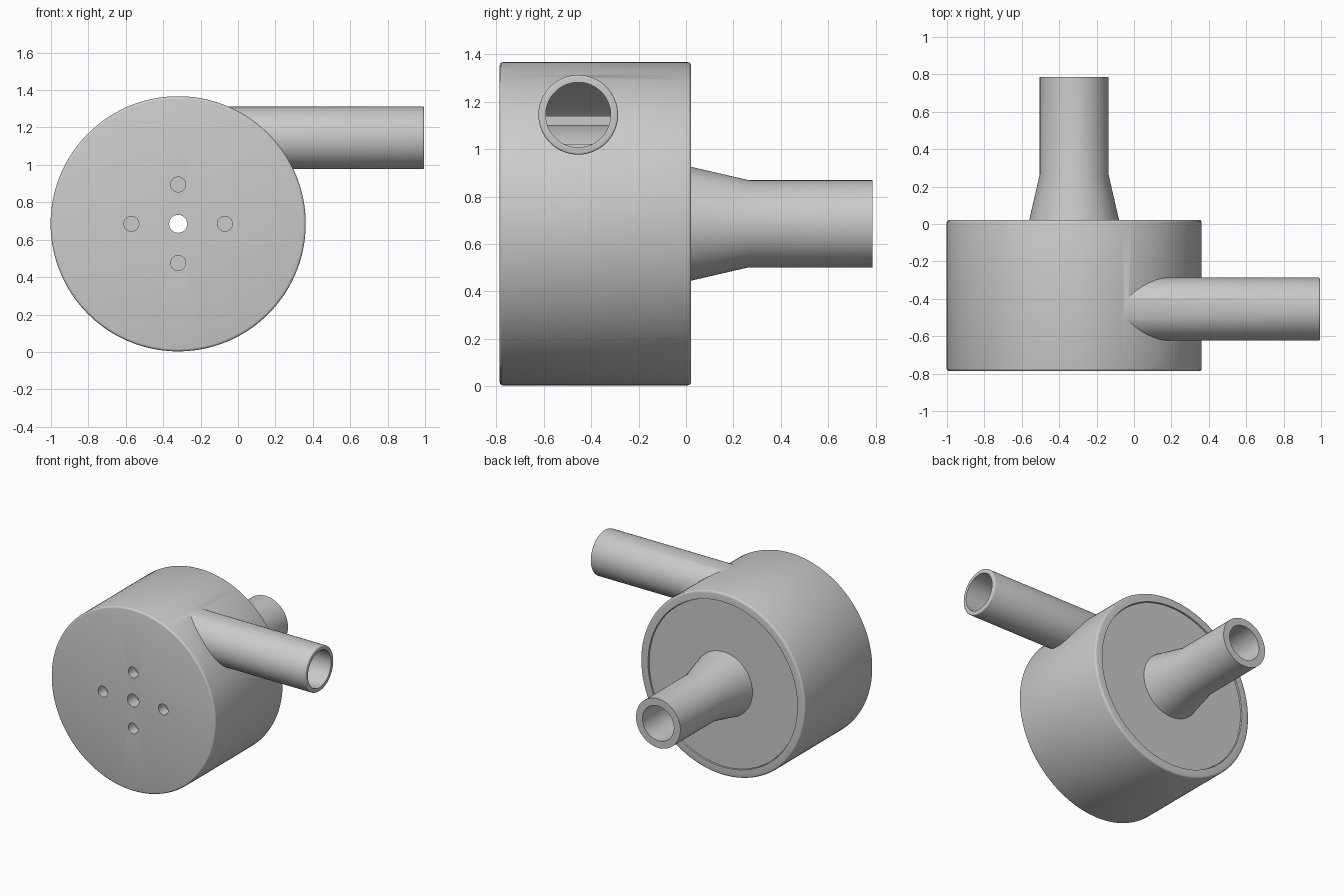
import bpy, bmesh, math
from mathutils import Matrix, Vector

cube = bpy.data.objects.get("Cube")
if cube:
    bpy.data.objects.remove(cube, do_unlink=True)

grey = bpy.data.materials.new("plain grey")
grey.use_nodes = True
GREY = (0.6, 0.6, 0.6, 1)
grey.diffuse_color = GREY
grey.node_tree.nodes["Principled BSDF"].inputs["Base Color"].default_value = GREY

CX, CZ = -0.32, 0.685            # drum axis
AXIS_Y = Matrix.Rotation(-math.pi / 2, 4, 'X')
AXIS_X = Matrix.Rotation(math.pi / 2, 4, 'Y')


def lathe(name, profile, axis, origin, steps=96):
    """Spin a closed (radius, distance) profile around an axis."""
    bm = bmesh.new()
    verts = [bm.verts.new((r, 0, d)) for r, d in profile]
    edges = [bm.edges.new((a, b)) for a, b in zip(verts, verts[1:] + verts[:1])]
    bmesh.ops.spin(bm, geom=verts + edges, cent=(0, 0, 0), axis=(0, 0, 1),
                   angle=2 * math.pi, steps=steps, use_merge=False)
    bmesh.ops.remove_doubles(bm, verts=bm.verts, dist=1e-5)
    bmesh.ops.dissolve_degenerate(bm, edges=bm.edges, dist=1e-6)
    # Drop the spun axis line of solid shapes
    loose = [e for e in bm.edges if not e.link_faces]
    bmesh.ops.delete(bm, geom=loose, context='EDGES')
    bmesh.ops.recalc_face_normals(bm, faces=bm.faces)
    bm.transform(Matrix.Translation(Vector(origin)) @ axis)
    mesh = bpy.data.meshes.new(name)
    bm.to_mesh(mesh)
    bm.free()
    mesh.materials.append(grey)
    ob = bpy.data.objects.new(name, mesh)
    bpy.context.collection.objects.link(ob)
    return ob


def rod(name, r, a, b, axis, origin, steps=96, soft=0):
    """Solid cylinder, with optional rounded rims."""
    if soft:
        arc = [(soft * (1 - math.cos(t)), soft * (1 - math.sin(t)))
               for t in (0, math.pi / 6, math.pi / 3, math.pi / 2)]
        low = [(r - u, a + v) for u, v in reversed(arc)]
        high = [(r - u, b - v) for u, v in arc]
        profile = [(0, a)] + low + high + [(0, b)]
    else:
        profile = [(0, a), (r, a), (r, b), (0, b)]
    return lathe(name, profile, axis, origin, steps)


def combine(target, tool, operation):
    tool.hide_render = True
    mod = target.modifiers.new(operation.lower(), 'BOOLEAN')
    mod.operation, mod.solver, mod.object = operation, 'EXACT', tool
    bpy.ops.object.select_all(action='DESELECT')
    bpy.context.view_layer.objects.active = target
    target.select_set(True)
    bpy.ops.object.modifier_apply(modifier=mod.name)
    bpy.data.objects.remove(tool, do_unlink=True)


def smooth(ob):
    bpy.ops.object.select_all(action='DESELECT')
    bpy.context.view_layer.objects.active = ob
    ob.select_set(True)
    bpy.ops.object.shade_smooth_by_angle(angle=math.radians(32))


drum = (CX, 0, CZ)
side = (0, -0.455, 1.145)

# Drum housing with the tangential outlet pipe
housing = rod("drum_housing", 0.682, -0.787, 0.022, AXIS_Y, drum, 160, soft=0.014)
combine(housing, rod("outlet_pipe", 0.168, -0.2, 0.995, AXIS_X, side, soft=0.008), 'UNION')
combine(housing, rod("cavity", 0.62, -0.69, 0.1, AXIS_Y, drum, 160), 'DIFFERENCE')
combine(housing, rod("outlet_bore", 0.137, -0.3, 1.1, AXIS_X, side), 'DIFFERENCE')

# Shaft hole and four blind screw holes in the front
combine(housing, rod("shaft_hole", 0.048, -0.9, -0.6, AXIS_Y, drum, 40), 'DIFFERENCE')
for dx, dz in ((0.25, 0), (-0.25, 0), (0, 0.21), (0, -0.21)):
    hole = rod("screw_hole", 0.04, -0.9, -0.71, AXIS_Y, (CX + dx, 0, CZ + dz), 40)
    combine(housing, hole, 'DIFFERENCE')
smooth(housing)

# Back lid with the flared inlet pipe
lid = lathe("back_lid_and_inlet", [
    (0.13, -0.08), (0.617, -0.08), (0.617, 0.012), (0.241, 0.012), (0.24, 0.022),
    (0.184, 0.265), (0.184, 0.787), (0.13, 0.787)], AXIS_Y, drum)
smooth(lid)

# Rotor inside the drum, with short vanes around the hub
hub = lathe("rotor_hub", [(0.05, -0.66), (0.415, -0.66), (0.415, -0.2), (0.05, -0.2)],
            AXIS_Y, drum)
smooth(hub)
bm = bmesh.new()
for i in range(8):
    turn = Matrix.Rotation(i * math.pi / 4, 4, 'Y')
    bmesh.ops.create_cube(bm, size=1, matrix=Matrix.Translation((CX, -0.43, CZ)) @ turn
                          @ Matrix.Translation((0, 0, 0.425))
                          @ Matrix.Diagonal((0.04, 0.46, 0.06, 1)))
mesh = bpy.data.meshes.new("rotor_vanes")
bm.to_mesh(mesh)
bm.free()
mesh.materials.append(grey)
bpy.context.collection.objects.link(bpy.data.objects.new("rotor_vanes", mesh))
